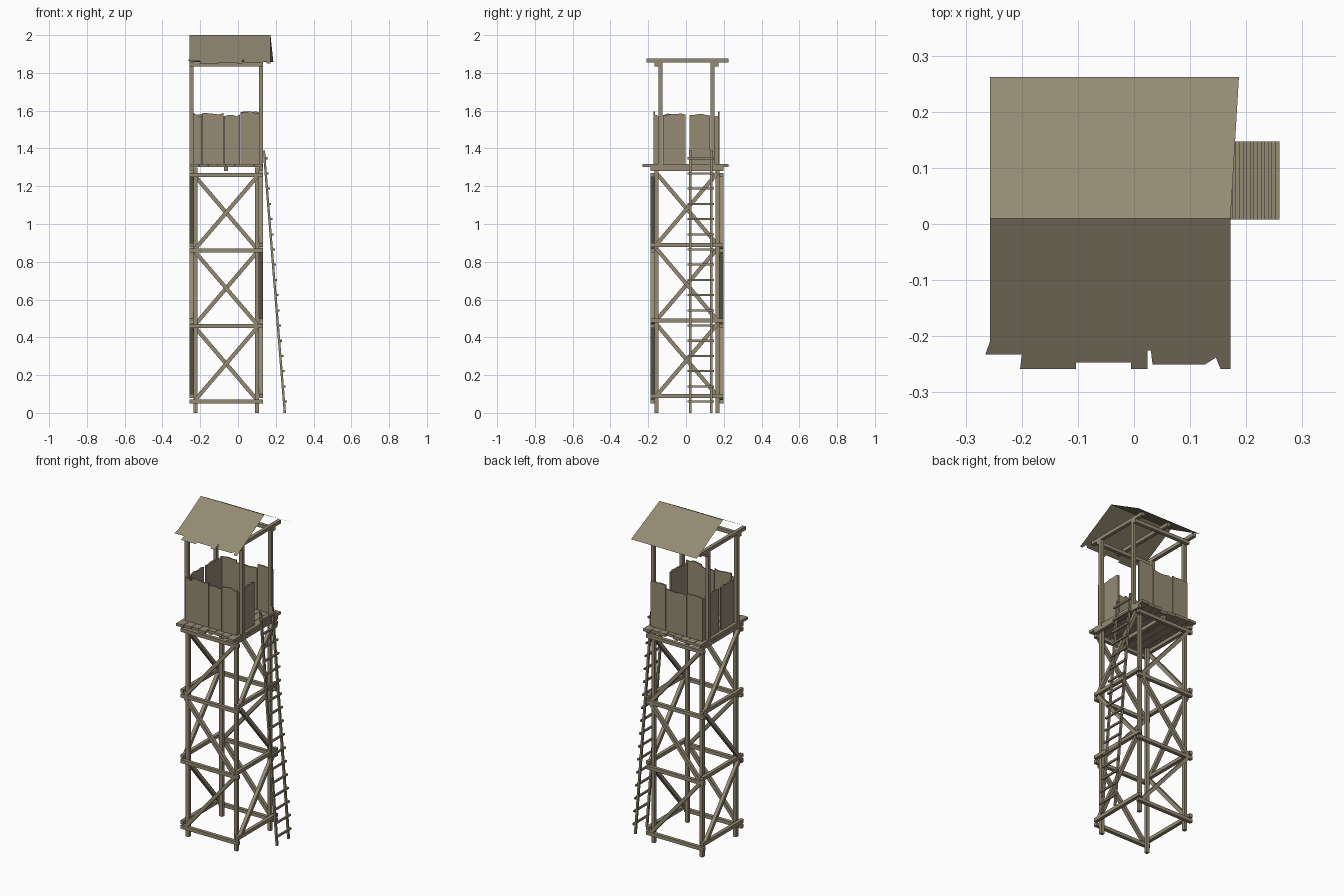
import bpy, bmesh, math, random
from mathutils import Vector

if "Cube" in bpy.data.objects:
    bpy.data.objects.remove(bpy.data.objects["Cube"])
rng = random.Random(4)


def material(name, rgb):
    m = bpy.data.materials.new(name)
    m.use_nodes = True
    m.diffuse_color = (*rgb, 1)
    m.node_tree.nodes["Principled BSDF"].inputs["Base Color"].default_value = (*rgb, 1)
    return m


WOOD = material("weathered wood", (0.30, 0.26, 0.175))
T = 0.021                      # timber thickness
XL, XR, YF, YB = -0.225, 0.10, -0.157, 0.166   # leg centres
XLO, XRO, YFO, YBO = XL - T, XR + T, YF - T, YB + T   # planes outside the legs


def finish(name, bm):
    bmesh.ops.recalc_face_normals(bm, faces=bm.faces)
    mesh = bpy.data.meshes.new(name)
    bm.to_mesh(mesh)
    bm.free()
    mesh.materials.append(WOOD)
    obj = bpy.data.objects.new(name, mesh)
    bpy.context.collection.objects.link(obj)
    return obj


def beam(name, a, b, w=T, h=T, side=None):
    """Square timber from a to b; side is the direction its width w faces."""
    a, b = Vector(a), Vector(b)
    d = (b - a).normalized()
    s = Vector(side) if side else (Vector((1, 0, 0)) if abs(d.x) < 0.5 else Vector((0, 1, 0)))
    s = (s - d * s.dot(d)).normalized() * w / 2
    u = d.cross(s).normalized() * h / 2
    bm = bmesh.new()
    rings = [[bm.verts.new(p + i * s + j * u) for i, j in ((1, 1), (-1, 1), (-1, -1), (1, -1))]
             for p in (a, b)]
    for r in rings:
        bm.faces.new(r)
    for k in range(4):
        n = (k + 1) % 4
        bm.faces.new((rings[0][k], rings[0][n], rings[1][n], rings[1][k]))
    return finish(name, bm)


def wall_board(name, axis, plane, start, end, top, bottom=1.305, thick=0.008):
    """Upright board with a worn, uneven top edge."""
    n = 5
    pts = [(start, bottom), (end, bottom)]
    pts += [(end + (start - end) * i / n, top + rng.uniform(-0.008, 0.004)) for i in range(n + 1)]
    bm = bmesh.new()
    verts = [bm.verts.new((p, plane, z) if axis == "x" else (plane, p, z)) for p, z in pts]
    face = bm.faces.new(verts)
    ext = bmesh.ops.extrude_face_region(bm, geom=[face])
    shift = (0, thick, 0) if axis == "x" else (thick, 0, 0)
    bmesh.ops.translate(bm, vec=shift, verts=[g for g in ext["geom"] if isinstance(g, bmesh.types.BMVert)])
    return finish(name, bm)


# Legs and cabin posts
for x in (XL, XR):
    for y in (YF, YB):
        beam("leg", (x, y, 0), (x, y, 1.30))
for x in (XLO, XRO):
    for y in (-0.136, 0.14):
        beam("cabin_post", (x, y, 1.28), (x, y, 1.86))

# Horizontal rails on every storey
for i in range(4):
    z = 0.06 + 0.4 * i
    for y in (YFO, YBO):
        beam("cross_rail", (XLO - T / 2, y, z), (XRO + T / 2, y, z))
    for x in (XLO, XRO):
        beam("side_rail", (x, YFO - T / 2, z + 0.03), (x, YBO + T / 2, z + 0.03))

# One diagonal brace per face, swapping direction on each storey
for i in range(3):
    lo, hi = 0.07 + 0.4 * i, 0.45 + 0.4 * i
    flip = i % 2 == 1
    for y, rising in ((YFO, not flip), (YBO, flip)):
        a, b = (XL, XR) if rising else (XR, XL)
        beam("cross_brace", (a, y, lo), (b, y, hi), side=(0, 1, 0))
    for x, rising in ((XLO, flip), (XRO, not flip)):
        a, b = (YF, YB) if rising else (YB, YF)
        beam("side_brace", (x, a, lo + 0.02), (x, b, hi + 0.02), side=(1, 0, 0))

# Platform: middle joist and deck boards with uneven ends
mid = (XL + XR) / 2
beam("middle_joist", (mid, YFO, 1.29), (mid, YBO, 1.29))
count = 8
width = (XRO - XLO + T) / count
for i in range(count):
    x = XLO - T / 2 + width * (i + 0.5)
    f, b = (0, 0) if i in (0, count - 1) else (rng.uniform(0, 0.03), rng.uniform(0, 0.03))
    beam("deck_board", (x, -0.23 + f, 1.309), (x, 0.226 - b, 1.309), w=width - 0.002, h=0.016)

# Cabin walls
for a, b, top in ((-0.236, -0.191, 1.577), (-0.189, -0.077, 1.586), (-0.075, 0.01, 1.577), (0.012, 0.114, 1.592)):
    wall_board("front_wall_board", "x", -0.172, a, b, top)
for a, b, top in ((-0.236, -0.13, 1.58), (-0.128, 0.01, 1.572), (0.012, 0.114, 1.597)):
    wall_board("back_wall_board", "x", 0.17, a, b, top)
for a, b, top in ((-0.164, -0.125, 1.575), (-0.123, -0.002, 1.582), (0.018, 0.128, 1.582), (0.13, 0.17, 1.575)):
    wall_board("right_wall_board", "y", -0.236, a, b, top)
for a, b, top in ((-0.164, -0.125, 1.575), (-0.123, -0.002, 1.582)):
    wall_board("left_wall_board", "y", 0.104, a, b, top)

# Roof frame
for y in (-0.136 - T, 0.14 + T):
    beam("roof_cross_beam", (XLO - T / 2, y, 1.845), (XRO + T / 2, y, 1.845))
for x in (XLO, mid, XRO):
    beam("roof_tie_beam", (x, -0.21, 1.865), (x, 0.225, 1.865))

# Thin gabled roof, ragged along the front eave
RIDGE = 0.01
front_edge = [(-0.257, -0.21), (-0.265, -0.233), (-0.2, -0.233), (-0.203, -0.258), (-0.103, -0.258),
              (-0.103, -0.247), (-0.005, -0.247), (-0.005, -0.258), (0.024, -0.258), (0.024, -0.225),
              (0.03, -0.225), (0.033, -0.25), (0.127, -0.25), (0.146, -0.238), (0.154, -0.258), (0.172, -0.258)]
back_edge = [(0.187, 0.262), (-0.257, 0.262)]
bm = bmesh.new()
ridge = [bm.verts.new((x, RIDGE, 2.0)) for x in (-0.257, 0.172)]
for edge, ends in ((front_edge, (ridge[1], ridge[0])), (back_edge, (ridge[0], ridge[1]))):
    bm.faces.new([bm.verts.new((x, y, 2 - 0.56 * abs(y - RIDGE))) for x, y in edge] + list(ends))
roof = finish("roof", bm)

# Leaning ladder with rungs nailed to the outer side
foot, head = Vector((0.248, 0, 0)), Vector((0.137, 0, 1.39))
for y in (0.022, 0.133):
    beam("ladder_rail", foot + Vector((0, y, 0)), head + Vector((0, y, 0)), w=0.012, h=0.012)
for i in range(17):
    z = 0.06 + 0.0805 * i
    p = foot.lerp(head, z / head.z) + Vector((0.011, 0, 0))
    beam("ladder_rung", (p.x, 0.008, z), (p.x, 0.147, z), w=0.01, h=0.011, side=(1, 0, 0))
